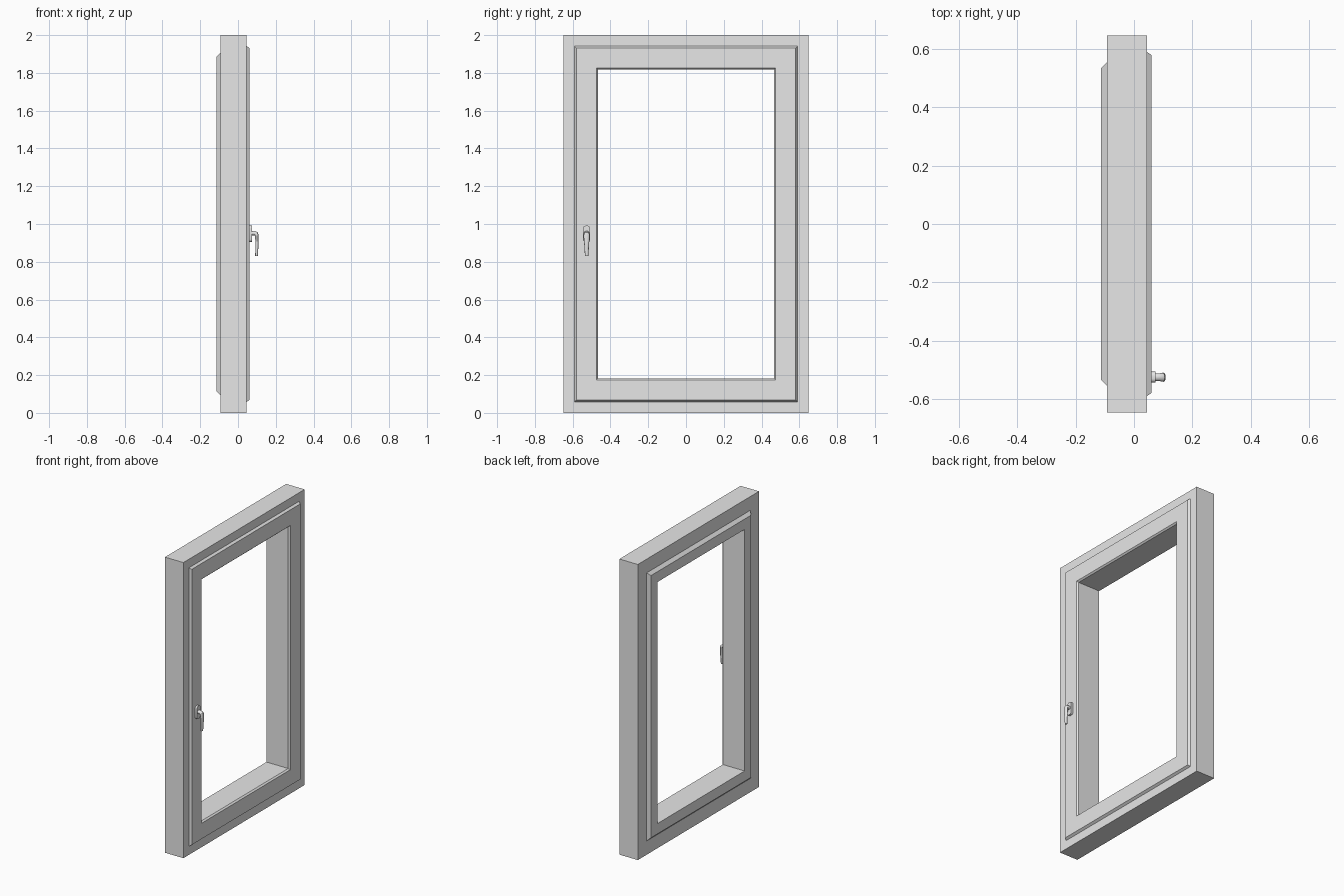
import bpy, bmesh, math
from mathutils import Vector

cube = bpy.data.objects.get("Cube")
if cube:
    bpy.data.objects.remove(cube, do_unlink=True)

HALF_W, HEIGHT = 0.648, 2.0

# One plain grey for the whole window
grey = bpy.data.materials.new("light grey")
grey.use_nodes = True
grey.diffuse_color = (0.8, 0.8, 0.8, 1)
grey.node_tree.nodes["Principled BSDF"].inputs["Base Color"].default_value = (0.8, 0.8, 0.8, 1)


def finish(name, bm, smooth=False):
    bmesh.ops.recalc_face_normals(bm, faces=bm.faces)
    mesh = bpy.data.meshes.new(name)
    bm.to_mesh(mesh)
    bm.free()
    mesh.materials.append(grey)
    obj = bpy.data.objects.new(name, mesh)
    bpy.context.collection.objects.link(obj)
    if smooth:
        bpy.ops.object.select_all(action="DESELECT")
        obj.select_set(True)
        bpy.context.view_layer.objects.active = obj
        bpy.ops.object.shade_smooth_by_angle(angle=math.radians(35))
    return obj


def bridge(bm, ring_a, ring_b):
    n = len(ring_a)
    for i in range(n):
        j = (i + 1) % n
        bm.faces.new((ring_a[i], ring_a[j], ring_b[j], ring_b[i]))


def mitred_frame(name, profile):
    """Sweep an (inset, x) profile around the window rectangle."""
    bm = bmesh.new()
    loops = []
    for inset, x in profile:
        y, low, high = HALF_W - inset, inset, HEIGHT - inset
        corners = ((-y, low), (y, low), (y, high), (-y, high))
        loops.append([bm.verts.new((x, cy, cz)) for cy, cz in corners])
    for k, loop in enumerate(loops):
        bridge(bm, loop, loops[(k + 1) % len(loops)])
    return finish(name, bm)


# Fixed outer frame
mitred_frame("outer_frame", [(0, -0.093), (0, 0.045), (0.058, 0.045), (0.093, -0.093)])

# Opening sash with chamfered edges on both faces
mitred_frame("sash", [
    (0.058, 0.045), (0.068, 0.06), (0.174, 0.06), (0.183, 0.05),
    (0.183, -0.113), (0.113, -0.113), (0.093, -0.093)])

# Handle backplate with rounded corners
HANDLE_Y = -0.526
bm = bmesh.new()
bmesh.ops.create_cube(bm, size=1)
for v in bm.verts:
    v.co = (0.066 + v.co.x * 0.016, HANDLE_Y + v.co.y * 0.038, 0.948 + v.co.z * 0.086)
along_x = [e for e in bm.edges if abs(e.verts[0].co.x - e.verts[1].co.x) > 0.01]
bmesh.ops.bevel(bm, geom=along_x, offset=0.014, segments=4, profile=0.5, affect="EDGES")
finish("handle_plate", bm, True)

# Handle lever: neck, bend and tapering grip (x, z, half width, half thickness)
path = [(0.07, 0.952, 0.013, 0.012), (0.087, 0.952, 0.013, 0.012),
        (0.097, 0.948, 0.015, 0.011), (0.1, 0.935, 0.016, 0.009),
        (0.1, 0.88, 0.012, 0.008), (0.098, 0.83, 0.009, 0.007)]
SIDES = 16
bm = bmesh.new()
rings = []
for k, (x, z, wide, thick) in enumerate(path):
    before, after = path[max(k - 1, 0)], path[min(k + 1, len(path) - 1)]
    tangent = Vector((after[0] - before[0], 0, after[1] - before[1])).normalized()
    normal = Vector((-tangent.z, 0, tangent.x))
    ring = []
    for s in range(SIDES):
        a = math.tau * s / SIDES
        centre = Vector((x, HANDLE_Y + wide * math.cos(a), z))
        ring.append(bm.verts.new(centre + normal * thick * math.sin(a)))
    rings.append(ring)
for a, b in zip(rings, rings[1:]):
    bridge(bm, a, b)
bm.faces.new(rings[0])
bm.faces.new(rings[-1])
finish("handle_lever", bm, True)
